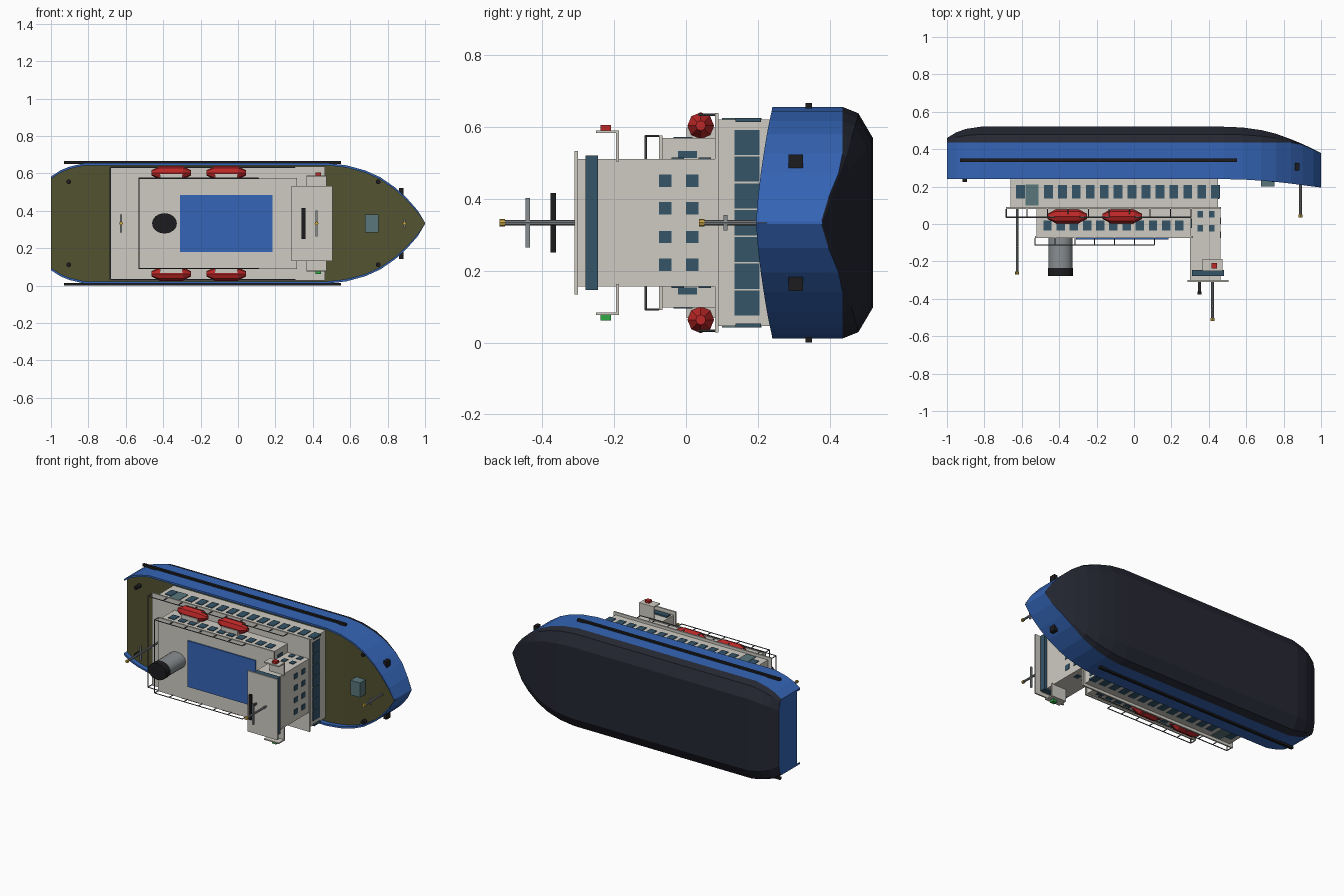
import bpy, bmesh, math
from mathutils import Vector, Matrix

if "Cube" in bpy.data.objects:
    bpy.data.objects.remove(bpy.data.objects["Cube"])

C = 0.333  # ship centreline in z; ship's "up" is -y, bow is +x


def mat(name, r, g, b):
    m = bpy.data.materials.new(name)
    m.diffuse_color = (r, g, b, 1)
    m.use_nodes = True
    m.node_tree.nodes["Principled BSDF"].inputs["Base Color"].default_value = m.diffuse_color
    return m


BLUE = mat("hull_blue", .035, .13, .47)
DARK = mat("bottom_dark", .018, .02, .032)
OLIVE = mat("deck_olive", .085, .085, .03)
CREAM = mat("cream", .62, .6, .54)
GLASS = mat("glass", .035, .09, .14)
TEAL = mat("teal_grey", .1, .18, .2)
RED = mat("red", .5, .02, .02)
GREEN = mat("green", .03, .4, .06)
BLACK = mat("black", .012, .012, .014)
STEEL = mat("steel", .25, .27, .28)
RAIL = mat("rail", .09, .1, .11)
GOLD = mat("lamp", .6, .4, .06)


def finish(bm, name, mats):
    bmesh.ops.recalc_face_normals(bm, faces=bm.faces)
    me = bpy.data.meshes.new(name)
    bm.to_mesh(me)
    bm.free()
    for m in mats:
        me.materials.append(m)
    ob = bpy.data.objects.new(name, me)
    bpy.context.collection.objects.link(ob)
    return ob


def add_box(bm, x0, x1, y0, y1, z0, z1):
    M = Matrix.Translation(((x0+x1)/2, (y0+y1)/2, (z0+z1)/2)) @ Matrix.Diagonal((x1-x0, y1-y0, z1-z0, 1))
    bmesh.ops.create_cube(bm, size=1, matrix=M)


def boxes(name, m, items, both=False):
    """Boxes (x0,x1,y0,y1,s0,s1), s measured from the centreline; both mirrors them."""
    bm = bmesh.new()
    for x0, x1, y0, y1, a, b in items:
        add_box(bm, x0, x1, y0, y1, C+a, C+b)
        if both:
            add_box(bm, x0, x1, y0, y1, C-b, C-a)
    return finish(bm, name, [m])


def rods(name, m, segs, r, n=8, scale_z=1):
    """Cylinders between pairs of (x, y, s) points."""
    bm = bmesh.new()
    for a, b in segs:
        a, b = Vector(a), Vector(b)
        d = b - a
        M = Matrix.Translation((a+b)/2) @ d.to_track_quat('Z', 'Y').to_matrix().to_4x4()
        bmesh.ops.create_cone(bm, cap_ends=True, segments=n, radius1=r, radius2=r, depth=d.length, matrix=M)
    for v in bm.verts:
        v.co.z = v.co.z * scale_z + C
    ob = finish(bm, name, [m])
    for p in ob.data.polygons:
        p.use_smooth = n > 8 and len(p.vertices) == 4
    return ob


# Hull: stations of (x, half width, keel y, sheer y)
stations = [(-1, .25, .46, .24), (-.95, .283, .49, .24), (-.9, .303, .508, .24), (-.82, .322, .52, .24),
            (.48, .322, .52, .24), (.58, .31, .516, .238), (.68, .283, .502, .232), (.76, .247, .482, .225),
            (.84, .192, .453, .216), (.9, .138, .428, .208), (.96, .07, .4, .2), (1, .004, .38, .195)]
bm = bmesh.new()
rings = []
for x, w, k, s in stations:
    c = min(.435, k-.004)
    wi = max(w-.012, .001)
    half = [(s+.03, wi), (s, wi), (s, w), (c, w), (c+(k-c)*.52, w*.945), (k, w*.73)]
    sec = half + [(y, -z) for y, z in reversed(half)]
    rings.append([bm.verts.new((x, y, C+z)) for y, z in sec])
for ra, rb in zip(rings, rings[1:]):
    for i in range(12):
        j = (i+1) % 12
        f = bm.faces.new((ra[i], ra[j], rb[j], rb[i]))
        f.material_index = 1 if 3 <= i <= 7 else 2 if i == 11 else 0
bm.faces.new(rings[0])
bm.faces.new(rings[-1])
finish(bm, "hull", [BLUE, DARK, OLIVE])

# Hull fittings
boxes("fender", BLACK, [(-.93, .55, .332, .35, .318, .333)], True)
boxes("anchor", BLACK, [(.86, .885, .285, .325, .15, .19)], True)
boxes("bow_hatch", TEAL, [(.68, .75, .2, .27, -.048, .048)])
rods("bollards", BLACK, [((x, .27, s), (x, .225, s)) for x in (-.905, .75) for s in (-.222, .222)], .013, 12)

# Superstructure tiers
boxes("lower_house", CREAM, [(-.66, .45, .09, .29, -.287, .287)])
boxes("lower_roof", CREAM, [(-.685, .465, .08, .09, -.305, .305)])
boxes("upper_house", CREAM, [(-.52, .305, -.065, .08, -.235, .235)])
boxes("upper_roof", CREAM, [(-.53, .315, -.075, -.065, -.243, .243)])
boxes("bridge_tower", CREAM, [(.3, .462, -.3, .08, -.177, .177)])
boxes("bridge_roof", CREAM, [(.285, .505, -.31, -.3, -.2, .2)])
boxes("roof_cover", BLUE, [(-.31, .185, -.083, -.075, -.152, .152)])

# Windows
e = .004
boxes("lower_side_windows", GLASS, [(-.63+.0745*i, -.583+.0745*i, .137, .208, .28, .287+e)
                                    for i in range(15) if i != 1], True)
boxes("side_door", TEAL, [(-.58, -.51, .1, .21, .28, .287+e)], True)
boxes("lower_front_windows", GLASS, [(.44, .45+e, .135, .205, .0745*i-.035, .0745*i+.035) for i in range(-3, 4)])
boxes("upper_side_windows", GLASS, [(-.485+.0705*i, -.44+.0705*i, -.035, .018, .23, .235+e) for i in range(11)], True)
boxes("upper_front_windows", GLASS, [(.3, .305+e, -.022, .03, .18, .2)], True)
rows = ((-.075, -.04), (0, .035))
boxes("tower_front_windows", GLASS, [(.455, .462+e, a, b, s-.017, s+.017) for a, b in rows for s in (.04, .117)], True)
boxes("tower_side_windows", GLASS, [(x, x+.03, a+.035, b+.035, .17, .177+e) for a, b in rows for x in (.34, .4)], True)
boxes("bridge_windows", GLASS, [(.31, .482, -.279, -.245, -.187, .187)])

# Bridge wings with side lights
boxes("bridge_wings", CREAM, [(.365, .472, -.195, -.186, .17, .257), (.365, .472, -.25, -.186, .249, .257)], True)
boxes("port_light", RED, [(.415, .445, -.238, -.208, .255, .272)])
boxes("starboard_light", GREEN, [(.415, .445, -.238, -.208, -.272, -.255)])

# Lifeboats: pointed octagonal hulls with a cradle
for n, bx in enumerate((-.357, -.063)):
    for side in (-1, 1):
        bm = bmesh.new()
        prev = None
        for dx, r in ((-.105, .014), (-.062, .037), (.062, .037), (.105, .014)):
            ring = [bm.verts.new((bx+dx, .041+r*math.cos(math.pi*i/4),
                                  C+side*.27+r*math.sin(math.pi*i/4))) for i in range(8)]
            if prev:
                for i in range(8):
                    bm.faces.new((prev[i], prev[(i+1) % 8], ring[(i+1) % 8], ring[i]))
            else:
                bm.faces.new(ring)
            prev = ring
        bm.faces.new(prev)
        finish(bm, "lifeboat", [RED])
boxes("lifeboat_cradles", CREAM, [(x-.06, x+.06, .001, .08, .23, .265) for x in (-.357, -.063)], True)

# Railings: upper roof and lower roof
segs = []
for x0, x1, y, base, s in ((-.53, .11, -.112, -.075, .241), (-.683, .305, .036, .08, .3)):
    for k in (-s, s):
        segs.append(((x0, y, k), (x1, y, k)))
        n = round((x1-x0)/.105)
        segs += [((x0+(x1-x0)*i/n, y, k), (x0+(x1-x0)*i/n, base, k)) for i in range(n+1)]
    segs.append(((x0, y, -s), (x0, y, s)))
rods("railings", RAIL, segs, .0032, 6)

# Funnel
rods("funnel", STEEL, [((-.393, -.07, 0), (-.393, -.237, 0))], .064, 24, .82)
rods("funnel_cap", BLACK, [((-.393, -.235, 0), (-.393, -.279, 0))], .066, 24, .82)

# Masts: (x, base y, tip y, crossbar y, crossbar half length)
masts = [(.42, -.305, -.51, -.44, .069), (-.625, .085, -.26, -.12, .048), (.89, .235, .045, .11, .022)]
rods("masts", STEEL, [((x, b, 0), (x, t, 0)) for x, b, t, c, h in masts], .007)
boxes("mast_crossbars", STEEL, [(x-.005, x+.005, c-.006, c+.006, -h, h) for x, b, t, c, h in masts])
rods("mast_lamps", GOLD, [((x, t+.007, 0), (x, t-.009, 0)) for x, b, t, c, h in masts], .01)
rods("radar_post", RAIL, [((.35, -.305, 0), (.35, -.365, 0))], .007)
boxes("radar_bar", BLACK, [(.34, .36, -.377, -.362, -.083, .083)])
